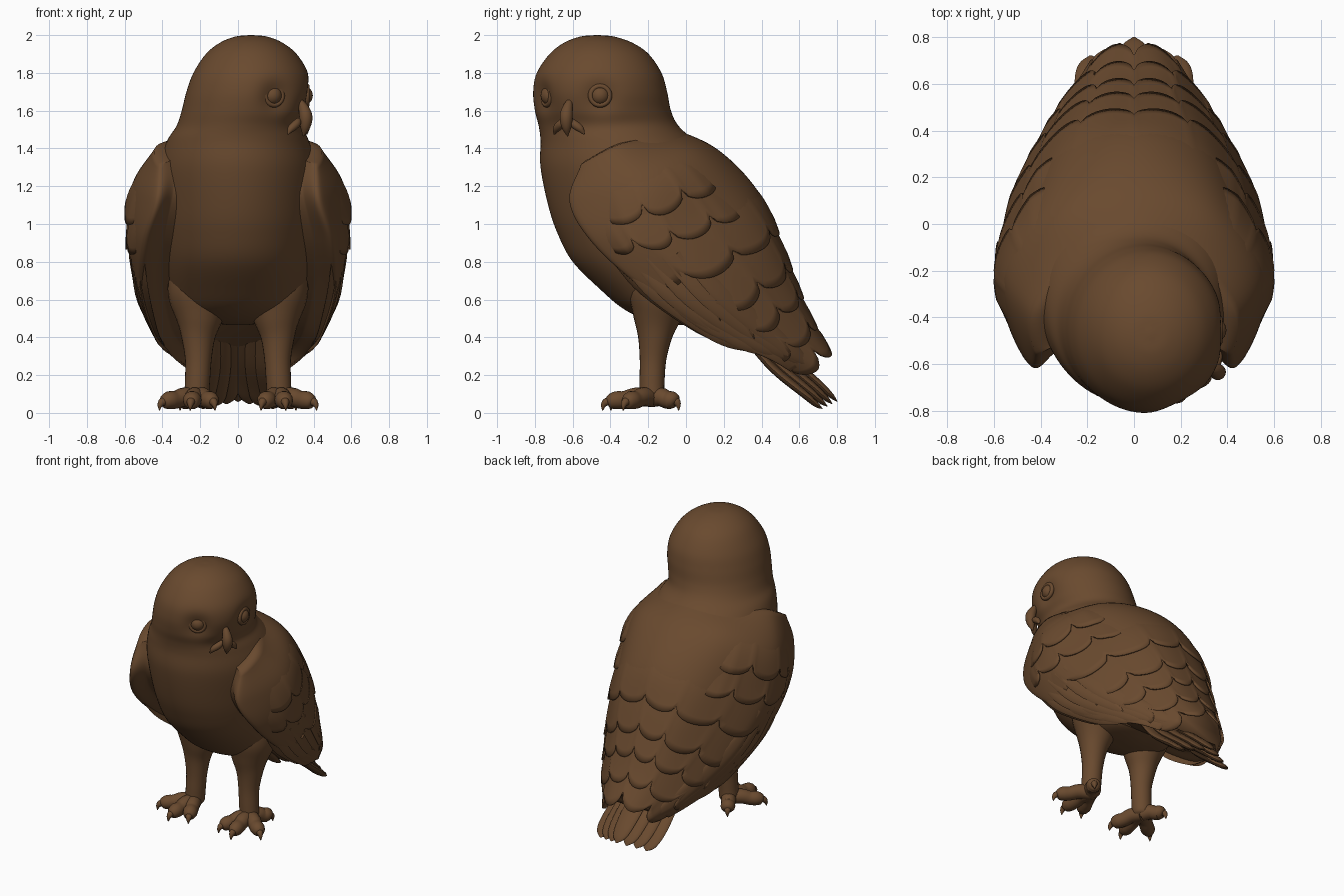
import bpy, bmesh, math
from mathutils import Vector as V

if "Cube" in bpy.data.objects:
    bpy.data.objects.remove(bpy.data.objects["Cube"])

brown = bpy.data.materials.new("feather_brown")
brown.diffuse_color = (0.142, 0.068, 0.028, 1)
brown.use_nodes = True
brown.node_tree.nodes["Principled BSDF"].inputs["Base Color"].default_value = brown.diffuse_color


def finish(obj, angle=45):
    if not obj.data.materials:
        obj.data.materials.append(brown)
    bpy.ops.object.select_all(action='DESELECT')
    obj.select_set(True)
    bpy.context.view_layer.objects.active = obj
    bpy.ops.object.shade_smooth_by_angle(angle=math.radians(angle))
    return obj


def loft(name, rings, closed=True, angle=45):
    bm = bmesh.new()
    rows = [[bm.verts.new(p) for p in r] for r in rings]
    n = len(rows[0])
    for a, b in zip(rows, rows[1:]):
        for i in range(n if closed else n - 1):
            j = (i + 1) % n
            bm.faces.new((a[i], a[j], b[j], b[i]))
    if closed:
        bm.faces.new(rows[0])
        bm.faces.new(rows[-1])
    bmesh.ops.recalc_face_normals(bm, faces=bm.faces)
    me = bpy.data.meshes.new(name)
    bm.to_mesh(me)
    bm.free()
    obj = bpy.data.objects.new(name, me)
    bpy.context.collection.objects.link(obj)
    return finish(obj, angle)


def spline(pts, s):
    """Catmull-Rom through pts, s in 0..1"""
    n = len(pts) - 1
    x = s * n
    i = max(0, min(int(x), n - 1))
    f = x - i
    b, c = pts[i], pts[i + 1]
    a = pts[i - 1] if i > 0 else b * 2 - c
    d = pts[i + 2] if i + 2 <= n else c * 2 - b
    return (b * 2 + (c - a) * f + (a * 2 - b * 5 + c * 4 - d) * f ** 2
            + (b * 3 - a - c * 3 + d) * f ** 3) * 0.5


def tube(name, pts, flat=1.0, ref=None, steps=20, sides=14):
    """Tapered tube through (x, y, z, radius) points; flat squashes along ref"""
    pts = [V(p) for p in pts]
    whole = (pts[-1] - pts[0]).xyz
    if ref is None:
        ref = V((0, 1, 0)) if abs(whole.normalized().z) > 0.8 else V((0, 0, 1))
    rings = []
    for k in range(steps + 1):
        s = k / steps
        p = spline(pts, s)
        d = (spline(pts, min(1, s + .02)) - spline(pts, max(0, s - .02))).xyz.normalized()
        side = d.cross(ref).normalized()
        up = side.cross(d)
        r = max(p.w, 0.002)
        rings.append([p.xyz + side * (r * math.cos(a)) + up * (r * flat * math.sin(a))
                      for a in (2 * math.pi * i / sides for i in range(sides))])
    return loft(name, rings)


# head and torso: horizontal slices (z, cx, cy, rx, ry)
slices = [V(s) for s in (
    (2.0, .07, -.47, .01, .01), (1.992, .07, -.47, .085, .09), (1.96, .07, -.465, .165, .18),
    (1.9, .07, -.46, .24, .262), (1.8, .068, -.46, .304, .33), (1.7, .057, -.455, .33, .355),
    (1.6, .035, -.44, .333, .36), (1.52, .01, -.41, .335, .37), (1.44, 0, -.36, .375, .41),
    (1.3, 0, -.27, .42, .50), (1.1, 0, -.17, .43, .56), (.95, 0, -.13, .42, .55),
    (.8, 0, -.09, .40, .51), (.65, 0, -.06, .36, .39), (.55, 0, -.05, .31, .28),
    (.49, 0, -.02, .22, .18), (.465, 0, 0, .05, .05))]
FACE = math.radians(-32)
EYES = [FACE + math.radians(32), FACE - math.radians(32)]
HEAD = V((.052, -.455, 0))


def around(ang, r, z):
    return HEAD + V((r * math.cos(ang), r * math.sin(ang), z))


rings = []
for k in range(97):
    z, cx, cy, rx, ry = spline(slices, k / 96)
    ring = []
    for i in range(96):
        a = 2 * math.pi * i / 96
        p = V((cx + rx * math.cos(a), cy + ry * math.sin(a), z))
        if z > 1.45:  # eye sockets
            for e in EYES:
                q = (p - around(e, .35, 1.67)).length
                p -= V((math.cos(e), math.sin(e), 0)) * .035 * math.exp(-(q / .085) ** 2)
        ring.append(p)
    rings.append(ring)
loft("head_and_torso", rings, angle=60)

# eyes with lids
for e in EYES:
    bpy.ops.mesh.primitive_uv_sphere_add(segments=24, ring_count=16, radius=.052, location=around(e, .292, 1.68))
    bpy.context.object.name = "eye"
    finish(bpy.context.object)
    bpy.ops.mesh.primitive_torus_add(major_segments=28, minor_segments=10, major_radius=.05,
                                     minor_radius=.014, location=around(e, .313, 1.68),
                                     rotation=(0, math.pi / 2, e))
    bpy.context.object.name = "eyelid"
    finish(bpy.context.object)

# hooked beak and mouth fringe
tube("beak", [(*around(FACE + .03, r, z), w) for r, z, w in (
    (.31, 1.66, .012), (.338, 1.62, .026), (.355, 1.57, .035), (.352, 1.515, .027), (.34, 1.465, .003))])
for s in (-1, 1):
    tube("mouth_fringe", [(*around(FACE + s * math.radians(g), r, z), w) for g, r, z, w in (
        (2, .325, 1.55, .015), (7, .33, 1.53, .022), (13, .325, 1.505, .02), (17, .322, 1.475, .004))])

# mantle: spine, back, side and lower edge points from shoulders to tail
stations = (
    ((0, -.10, 1.52), (.25, -.16, 1.47), (.43, -.37, 1.415), (.42, -.55, 1.32)),
    ((0, .16, 1.40), (.34, .06, 1.36), (.56, -.23, 1.21), (.45, -.60, 1.12)),
    ((0, .37, 1.19), (.33, .27, 1.11), (.575, -.12, .95), (.51, -.48, .90)),
    ((0, .475, .96), (.28, .41, .89), (.52, .10, .72), (.52, -.22, .66)),
    ((0, .56, .73), (.22, .52, .67), (.42, .32, .52), (.455, .12, .42)),
    ((0, .65, .51), (.16, .63, .47), (.30, .52, .36), (.34, .43, .29)),
    ((0, .75, .33), (.10, .74, .30), (.18, .68, .24), (.21, .60, .19)))
columns = [[V(st[c]) for st in stations] for c in range(4)]
columns.append([V((p.x * .76, p.y + .05, p.z + .03)) for p in columns[3]])


def mantle(u, t):
    half = [spline(c, t) for c in columns]
    return spline([V((-p.x, p.y, p.z)) for p in half[:0:-1]] + half, (u + 1) / 2)


def normal(u, t):
    e = .01
    return (mantle(u + e, t) - mantle(u - e, t)).cross(mantle(u, t + e) - mantle(u, t - e)).normalized()


wing_rings = [[mantle(-1 + i / 40, k / 48 * .95) for i in range(81)] for k in range(49)]
# rounded shoulders closing into the neck
inner = V((0, -.34, 1.36))
shoulder = [[p.lerp(inner, f) + V((0, 0, g)) for p in wing_rings[0]]
            for f, g in ((.5, .0), (.25, .012), (.1, .012))]
loft("folded_wings", shoulder + wing_rings, angle=70)


def feather_row(name, t_end, u0, u1, n, tip=.07, span=.2):
    """Sheet lying on the mantle with a scalloped lower edge"""
    cols, rows = n * 12, 8
    grid = []
    for k in range(rows + 1):
        s = k / rows
        line = []
        for i in range(cols + 1):
            w = i / cols
            u = u0 + (u1 - u0) * w
            f = (w * n) % 1
            end = t_end + tip * math.sqrt(max(0, 1 - (2 * f - 1) ** 2))
            t = t_end - span + (end - t_end + span) * s
            fade = min(1, 6 * w, 6 * (1 - w))
            line.append(mantle(u, t) + normal(u, t) * (-.018 + .031 * s * fade))
        grid.append(line)
    row = loft(name, grid, closed=False)
    m = row.modifiers.new("thickness", 'SOLIDIFY')
    m.thickness, m.offset = .012, 0


# rows across the whole back, then shorter rows on each wing
for t_end, n, tip in ((.46, 8, .05), (.59, 8, .06), (.70, 8, .06), (.82, 6, .07), (.93, 4, .085)):
    feather_row("back_feather_row", t_end, -.74, .74, n, tip)
for s in (-1, 1):
    for t_end, a, b, n in ((.23, .26, .66, 3), (.33, .24, .72, 4)):
        feather_row("wing_covert_row", t_end, s * a, s * b, n, .05, .14)
    # long flight feathers along the lower wing edge
    for i in range(6):
        u = s * (.50 + .05 * i)
        t0, t1 = .40, 1.0 - .05 * i
        path = []
        for f, w in ((0, .02), (.3, .06), (.7, .05), (.92, .025), (1, .004)):
            t = t0 + (t1 - t0) * f
            path.append((*(mantle(u, t) + normal(u, t) * (.003 - .004 * i)), w))
        tube("flight_feather", path, .2, normal(u, .75), sides=10)

# tail fan, outer feathers stepped below the middle ones
for i in range(-3, 4):
    a = abs(i)
    x, dy, dz = i * .056, -.026 * a, -.018 * a
    tube("tail_feather", [(x * .9, .34 + dy * .3, .45 + dz, .06), (x, .54 + dy, .29 + dz, .075),
                          (x * 1.1, .69 + dy, .165 + dz, .07),
                          (x * 1.1, .765 + dy, .095 + dz * .9, .05),
                          (x * 1.1, .80 + dy, .06 + dz * .7, .006)], .3)

# legs, toes and claws
toes = ((-.09, -.20), (.03, -.24), (.18, -.14), (.08, .13))
for s in (-1, 1):
    tube("leg", [(s * .20, -.13, .78, .17), (s * .205, -.14, .62, .165), (s * .205, -.155, .50, .125),
                 (s * .21, -.165, .40, .09), (s * .21, -.175, .28, .07), (s * .215, -.18, .16, .066),
                 (s * .22, -.18, .08, .062), (s * .22, -.18, .05, .03)], sides=24, steps=30)
    for dx, dy in toes:
        tube("toe", [(s * (.22 + dx * f), -.18 + dy * f, z, w) for f, z, w in (
            (0, .08, .05), (.35, .085, .05), (.6, .07, .047), (.8, .066, .048), (.95, .055, .034))]
            + [(s * (.22 + dx * 1.0), -.18 + dy * 1.0, .05, .008)])
        tube("claw", [(s * (.22 + dx * f), -.18 + dy * f, z, w) for f, z, w in (
            (.88, .06, .022), (1.0, .058, .022), (1.07, .04, .014), (1.09, .012, .002))], sides=10)
